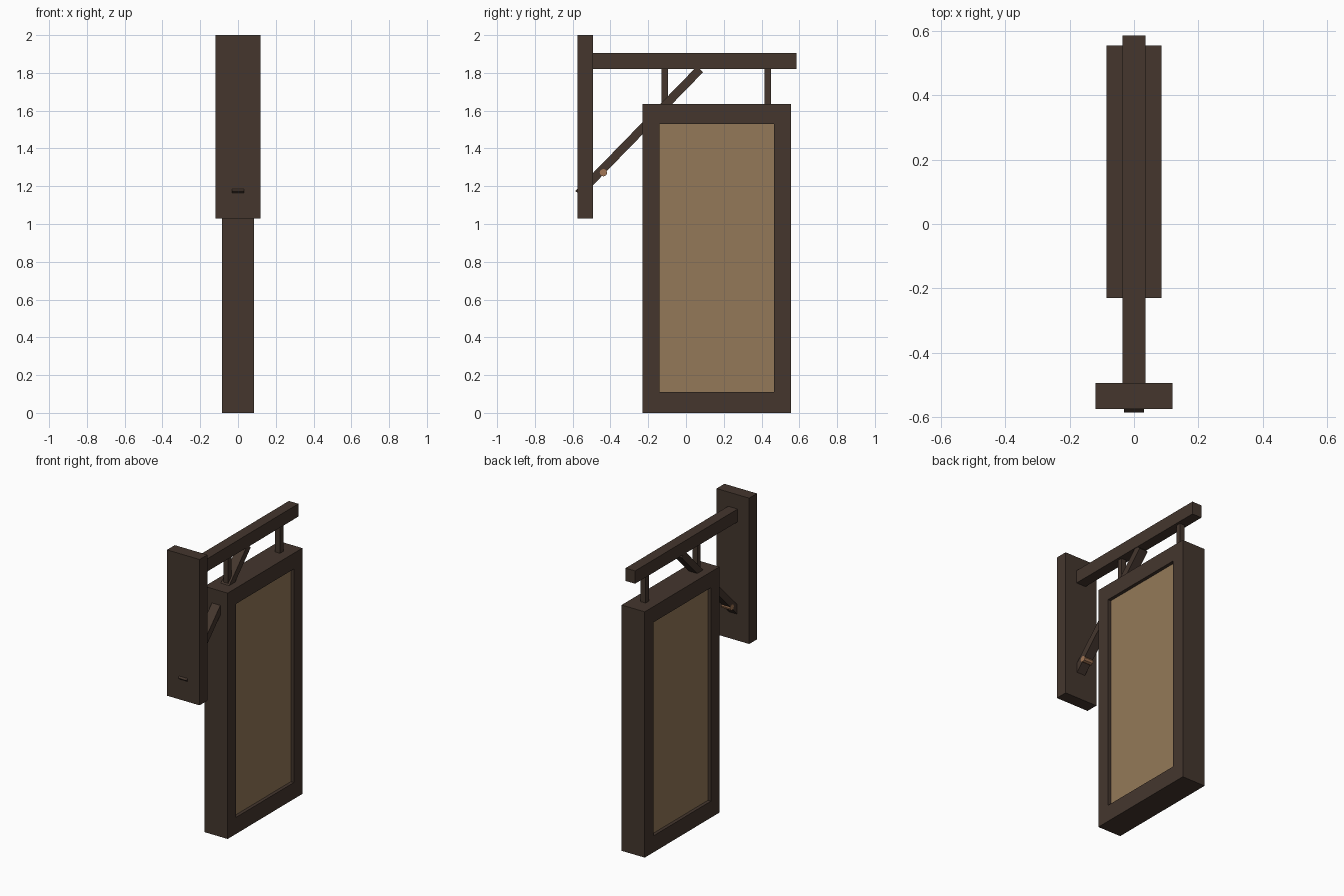
import bpy, bmesh, math
from mathutils import Vector

if "Cube" in bpy.data.objects:
    bpy.data.objects.remove(bpy.data.objects["Cube"])


def material(name, rgb):
    m = bpy.data.materials.new(name)
    m.diffuse_color = (*rgb, 1.0)
    m.use_nodes = True
    m.node_tree.nodes["Principled BSDF"].inputs["Base Color"].default_value = m.diffuse_color
    return m


DARK = material("dark_wood", (0.058, 0.037, 0.027))
TAN = material("tan_panel", (0.296, 0.191, 0.098))
PEG = material("copper_brown", (0.36, 0.18, 0.09))


def finish(name, bm, mat):
    bmesh.ops.recalc_face_normals(bm, faces=bm.faces)
    me = bpy.data.meshes.new(name)
    bm.to_mesh(me)
    bm.free()
    me.materials.append(mat)
    ob = bpy.data.objects.new(name, me)
    bpy.context.collection.objects.link(ob)
    return ob


def box(name, half_x, y, z, mat):
    """Box centred on x = 0 spanning the given y and z ranges."""
    bm = bmesh.new()
    bmesh.ops.create_cube(bm, size=1)
    for v in bm.verts:
        v.co = Vector((v.co.x * 2 * half_x,
                       y[0] + (v.co.y + 0.5) * (y[1] - y[0]),
                       z[0] + (v.co.z + 0.5) * (z[1] - z[0])))
    return finish(name, bm, mat)


def rect_frame(name, half_x, outer, inner, mat):
    """Rectangular ring in the yz plane; rects are (y0, y1, z0, z1)."""
    bm = bmesh.new()
    rings = []
    for r in (outer, inner):
        for x in (-half_x, half_x):
            rings.append([bm.verts.new((x, r[a], r[b]))
                          for a, b in ((0, 2), (1, 2), (1, 3), (0, 3))])
    o0, o1, i0, i1 = rings
    for a, b in ((o0, o1), (o1, i1), (i1, i0), (i0, o0)):
        for k in range(4):
            n = (k + 1) % 4
            bm.faces.new((a[k], a[n], b[n], b[k]))
    return finish(name, bm, mat)


# Wall plate and horizontal arm
box("wall_plate", 0.12, (-0.575, -0.493), (1.03, 2.0), DARK)
box("support_arm", 0.035, (-0.495, 0.585), (1.82, 1.905), DARK)

# Diagonal brace between plate and arm, its foot just piercing the plate
low, high = Vector((0, -0.569, 1.159)), Vector((0, 0.074, 1.819))
d = high - low
brace = box("diagonal_brace", 0.031, (-d.length / 2, d.length / 2), (-0.0225, 0.0225), DARK)
brace.location = (low + high) / 2
brace.rotation_euler.x = math.atan2(d.z, d.y)

# Small peg through the brace foot
bm = bmesh.new()
bmesh.ops.create_cone(bm, cap_ends=True, segments=8, radius1=0.02, radius2=0.02, depth=0.066)
peg = finish("brace_peg", bm, PEG)
peg.rotation_euler.y = math.pi / 2
peg.location = (0, -0.437, 1.272)

# Two hangers
for i, y in enumerate((-0.112, 0.433)):
    box(f"hanger_{i + 1}", 0.018, (y - 0.017, y + 0.017), (1.625, 1.83), DARK)

# Sign: frame with a recessed panel on both sides
rect_frame("sign_frame", 0.085, (-0.23, 0.555, 0.0, 1.635), (-0.14, 0.465, 0.11, 1.53), DARK)
box("sign_panel", 0.063, (-0.145, 0.47), (0.105, 1.535), TAN)
